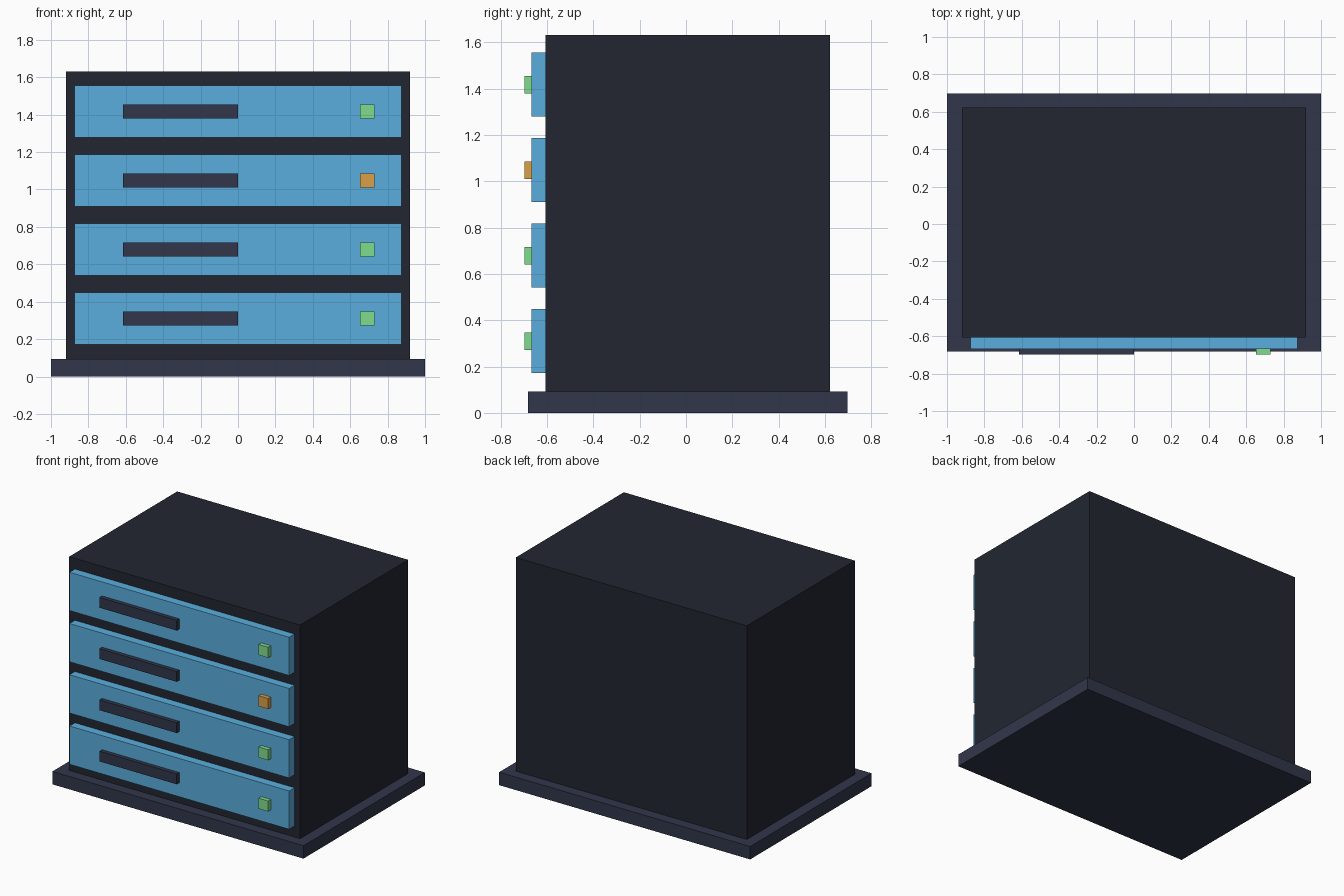
import bpy

if "Cube" in bpy.data.objects:
    bpy.data.objects.remove(bpy.data.objects["Cube"])


def material(name, hex_code):
    # sRGB hex to linear diffuse colour
    rgb = [int(hex_code[i:i + 2], 16) / 255 for i in (0, 2, 4)]
    lin = [c / 12.92 if c <= 0.04045 else ((c + 0.055) / 1.055) ** 2.4 for c in rgb]
    m = bpy.data.materials.new(name)
    m.diffuse_color = (*lin, 1)
    m.use_nodes = True
    m.node_tree.nodes["Principled BSDF"].inputs["Base Color"].default_value = m.diffuse_color
    return m


def box(name, x, y, z, mat):
    # each of x, y, z is a (min, max) pair
    spans = (x, y, z)
    bpy.ops.mesh.primitive_cube_add(size=1, location=[(a + b) / 2 for a, b in spans])
    ob = bpy.context.object
    ob.name = name
    ob.scale = [b - a for a, b in spans]
    bpy.ops.object.transform_apply(location=False, rotation=False, scale=True)
    ob.data.materials.append(mat)
    return ob


dark = material("dark_casing", "222631")
slate = material("slate_trim", "31364a")
blue = material("blue_panel", "5aaede")
green = material("green_light", "7fdc8c")
amber = material("amber_light", "dba045")

# Plinth and cabinet casing
box("base", (-1, 1), (-0.683, 0.698), (0, 0.093), slate)
box("cabinet", (-0.92, 0.92), (-0.607, 0.622), (0.093, 1.632), dark)

# Four drawer units, each with a handle bar and a status light
for i in range(4):
    n = i + 1
    zc = 0.31 + 0.369 * i
    box(f"drawer_{n}", (-0.875, 0.875), (-0.668, -0.6), (zc - 0.138, zc + 0.138), blue)
    box(f"handle_{n}", (-0.615, 0), (-0.697, -0.66), (zc - 0.037, zc + 0.037), slate)
    box(f"status_light_{n}", (0.653, 0.729), (-0.698, -0.66), (zc - 0.038, zc + 0.038),
        amber if n == 3 else green)
